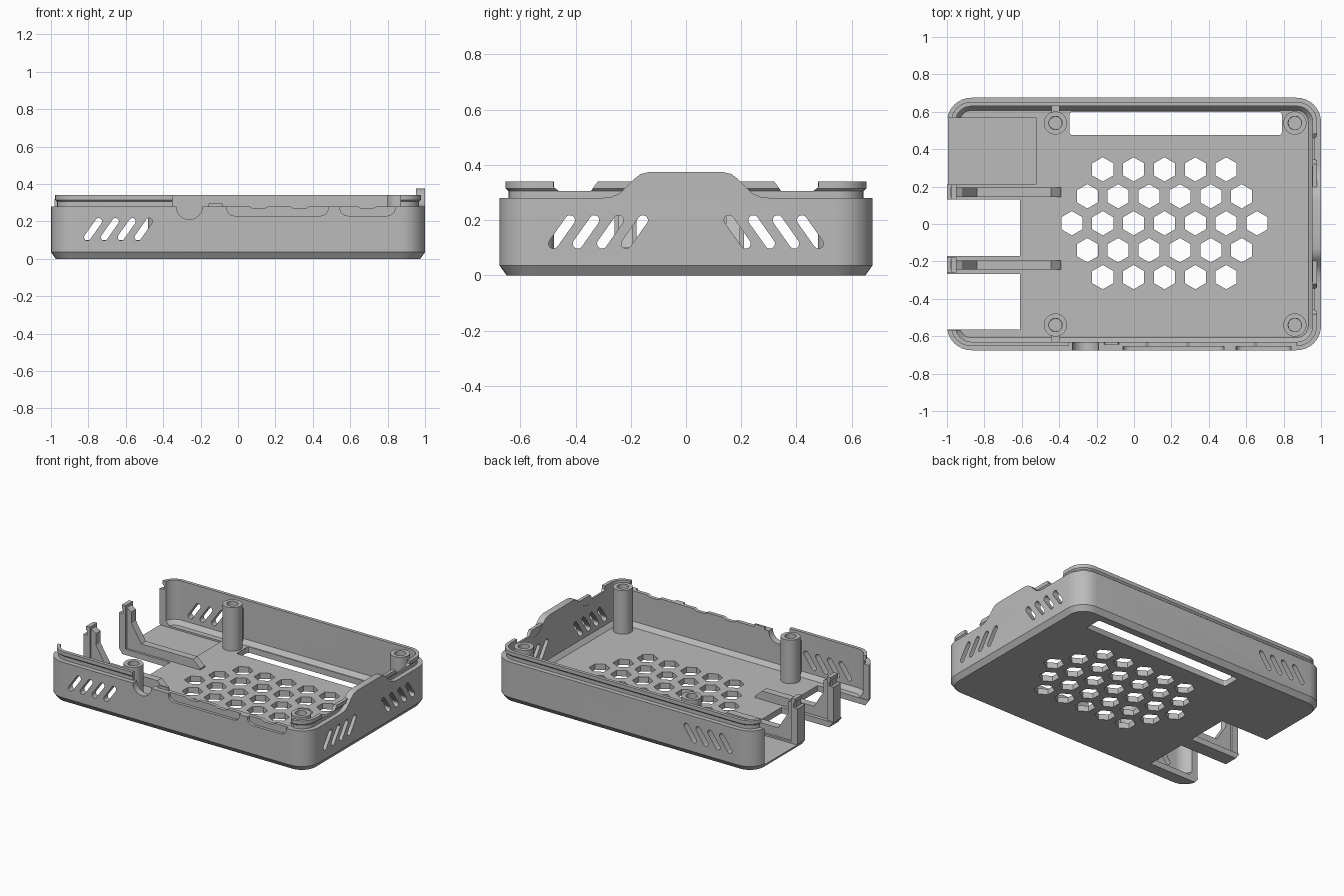
import bpy, bmesh
from math import sin, cos, pi, radians
from mathutils import Vector

cube = bpy.data.objects.get("Cube")
if cube:
    bpy.data.objects.remove(cube, do_unlink=True)

grey = bpy.data.materials.new("light_grey")
grey.use_nodes = True
COLOUR = (0.5, 0.5, 0.5, 1)
grey.diffuse_color = COLOUR
for node in grey.node_tree.nodes:
    if node.type == 'BSDF_PRINCIPLED':
        node.inputs["Base Color"].default_value = COLOUR


def arc(cx, cy, r, start, end, n=8):
    return [(cx + r * cos(radians(start + (end - start) * i / n)),
             cy + r * sin(radians(start + (end - start) * i / n))) for i in range(n + 1)]


def place(axis, u, v, w):
    return {'x': (w, u, v), 'y': (u, w, v), 'z': (u, v, w)}[axis]


def prism(bm, pts, axis, lo, hi):
    """Extrude an outline along an axis."""
    a = [bm.verts.new(place(axis, u, v, lo)) for u, v in pts]
    b = [bm.verts.new(place(axis, u, v, hi)) for u, v in pts]
    bm.faces.new(a)
    bm.faces.new(b[::-1])
    for i in range(len(pts)):
        j = (i + 1) % len(pts)
        bm.faces.new((a[j], a[i], b[i], b[j]))


def box(bm, x0, x1, y0, y1, z0, z1):
    prism(bm, [(x0, y0), (x1, y0), (x1, y1), (x0, y1)], 'z', z0, z1)


def loft(bm, rings):
    """Bridge equal rings of points and cap both ends."""
    loops = [[bm.verts.new(p) for p in ring] for ring in rings]
    for a, b in zip(loops, loops[1:]):
        for i in range(len(a)):
            j = (i + 1) % len(a)
            bm.faces.new((a[i], a[j], b[j], b[i]))
    bm.faces.new(loops[0][::-1])
    bm.faces.new(loops[-1])


def finish(bm, name):
    bmesh.ops.recalc_face_normals(bm, faces=bm.faces)
    mesh = bpy.data.meshes.new(name)
    bm.to_mesh(mesh)
    bm.free()
    mesh.materials.append(grey)
    ob = bpy.data.objects.new(name, mesh)
    bpy.context.collection.objects.link(ob)
    return ob


def activate(ob):
    bpy.ops.object.select_all(action='DESELECT')
    ob.select_set(True)
    bpy.context.view_layer.objects.active = ob


def cut(ob, bm):
    cutter = finish(bm, "cutter")
    cutter.hide_render = True
    mod = ob.modifiers.new("cut", 'BOOLEAN')
    mod.operation = 'DIFFERENCE'
    mod.solver = 'EXACT'
    mod.object = cutter
    activate(ob)
    bpy.ops.object.modifier_apply(modifier=mod.name)
    bpy.data.objects.remove(cutter, do_unlink=True)


def smooth(ob):
    activate(ob)
    bpy.ops.object.shade_smooth_by_angle(angle=radians(30))


def rounded_ring(inset, z):
    pts = []
    for sx, sy, start in ((1, 1, 0), (-1, 1, 90), (-1, -1, 180), (1, -1, 270)):
        pts += arc(sx * 0.87, sy * 0.545, 0.13 - inset, start, start + 90)
    return [(x, y, z) for x, y in pts]


# Tray shell with chamfered base, stepped lip and inner chamfer
bm = bmesh.new()
loft(bm, [rounded_ring(i, z) for i, z in (
    (0.025, 0), (0, 0.035), (0, 0.28), (0.032, 0.28), (0.032, 0.305), (0.022, 0.315),
    (0.022, 0.34), (0.045, 0.34), (0.045, 0.07), (0.068, 0.04))])
shell = finish(bm, "tray_shell")

# Vent slots, hexagonal floor vents, header slit and port floor notches
bm = bmesh.new()


def slot(u, lean):
    if lean > 0:
        return arc(u, 0.115, 0.018, 145, 325) + arc(u + 0.06, 0.2, 0.018, -35, 145)
    return [(-a, b) for a, b in slot(-u, 1)]


for i in range(4):
    prism(bm, slot(-0.805 + 0.09 * i, 1), 'y', -0.75, 0.75)
    prism(bm, slot(-0.48 + 0.088 * i, 1), 'x', 0.9, 1.1)
    prism(bm, slot(0.48 - 0.088 * i, -1), 'x', 0.9, 1.1)
for row, count in enumerate((5, 6, 7, 6, 5)):
    for k in range(count):
        cx = 0.163 + 0.165 * (k - (count - 1) / 2)
        prism(bm, arc(cx, -0.284 + 0.144 * row, 0.065, 30, 330, 5), 'z', -0.1, 0.09)
slit = (arc(-0.33, 0.49, 0.015, 180, 270, 3) + arc(0.775, 0.49, 0.015, 270, 360, 3)
        + arc(0.775, 0.585, 0.015, 0, 90, 3) + arc(-0.33, 0.585, 0.015, 90, 180, 3))
prism(bm, slit, 'z', -0.1, 0.09)
for y0, y1 in ((-0.565, -0.268), (-0.17, 0.13)):
    box(bm, -1.1, -0.61, y0, y1, -0.1, 0.09)
cut(shell, bm)

# Open end, front wall contour and lip gaps
bm = bmesh.new()
box(bm, -1.1, -0.93, -0.57, 0.57, 0.04, 0.5)
contour = [(-0.35, 0.4), (-0.35, 0.28)] + arc(-0.26, 0.28, 0.07, 180, 360, 12)
contour += [(-0.16, 0.28), (-0.155, 0.298), (-0.085, 0.298), (-0.08, 0.28)]
for x in (0.06, 0.28, 0.64):
    contour += [(x, 0.28), (x + 0.02, 0.268), (x + 0.08, 0.268), (x + 0.1, 0.28)]
contour += [(0.87, 0.28), (0.87, 0.4)]
prism(bm, contour, 'y', -0.75, -0.6)
for s in (-1, 1):
    gap = [(s * 0.48, 0.4), (s * 0.48, 0.32), (s * 0.46, 0.305),
           (s * 0.345, 0.305), (s * 0.32, 0.34), (s * 0.32, 0.4)]
    prism(bm, gap, 'x', 0.93, 1.1)
cut(shell, bm)

# Plug recesses on the front face and lowered floor corner
bm = bmesh.new()
for x0, x1 in ((-0.06, 0.482), (0.545, 0.84)):
    pts = [(x0, 0.4)] + arc(x0 + 0.04, 0.27, 0.04, 180, 270, 4)
    pts += arc(x1 - 0.04, 0.27, 0.04, 270, 360, 4) + [(x1, 0.4)]
    prism(bm, pts, 'y', -0.75, -0.655)
box(bm, -1.1, -0.525, 0.21, 0.57, 0.028, 0.06)
cut(shell, bm)
smooth(shell)

# Raised tab on the closed end
half = [(0.31, 0.28), (0.27, 0.284), (0.24, 0.297), (0.19, 0.347), (0.165, 0.367), (0.13, 0.375)]
bm = bmesh.new()
prism(bm, half + [(-y, z) for y, z in half[::-1]], 'x', 0.953, 1.0)
smooth(finish(bm, "end_tab"))

# Screw bosses with blind holes, two of them tied to the wall
for xn, x in (("right", -0.42), ("left", 0.86)):
    for yn, y in (("front", -0.54), ("back", 0.54)):
        bm = bmesh.new()
        profile = [(0.062, 0.03), (0.062, 0.34), (0.036, 0.34), (0.034, 0.1)]
        loft(bm, [[(x + r * cos(2 * pi * k / 32), y + r * sin(2 * pi * k / 32), z)
                   for k in range(32)] for r, z in profile])
        smooth(finish(bm, f"{yn}_{xn}_screw_boss"))
        if x < 0:
            bm = bmesh.new()
            s = 1 if y > 0 else -1
            box(bm, x - 0.022, x + 0.022, min(s * 0.595, s * 0.64), max(s * 0.595, s * 0.64), 0.03, 0.28)
            finish(bm, f"{yn}_boss_rib")

# Port dividers: floor rail, stepped end post and rear brace
rail = [(-0.98, 0.03), (-0.39, 0.03), (-0.39, 0.05), (-0.445, 0.1), (-0.84, 0.1),
        (-0.915, 0.22), (-0.915, 0.3), (-0.95, 0.32), (-0.98, 0.32)]
for name, y in (("front", -0.219), ("back", 0.17)):
    bm = bmesh.new()
    prism(bm, rail, 'y', y - 0.025, y + 0.025)
    finish(bm, f"{name}_divider_rail")
    post = [(-1, 0.035), (-0.95, 0.035), (-0.95, 0.34), (-0.978, 0.34), (-0.978, 0.315),
            (-0.968, 0.305), (-0.968, 0.28), (-1, 0.28)]
    bm = bmesh.new()
    prism(bm, post, 'y', y - 0.04, y + 0.04)
    finish(bm, f"{name}_divider_post")
